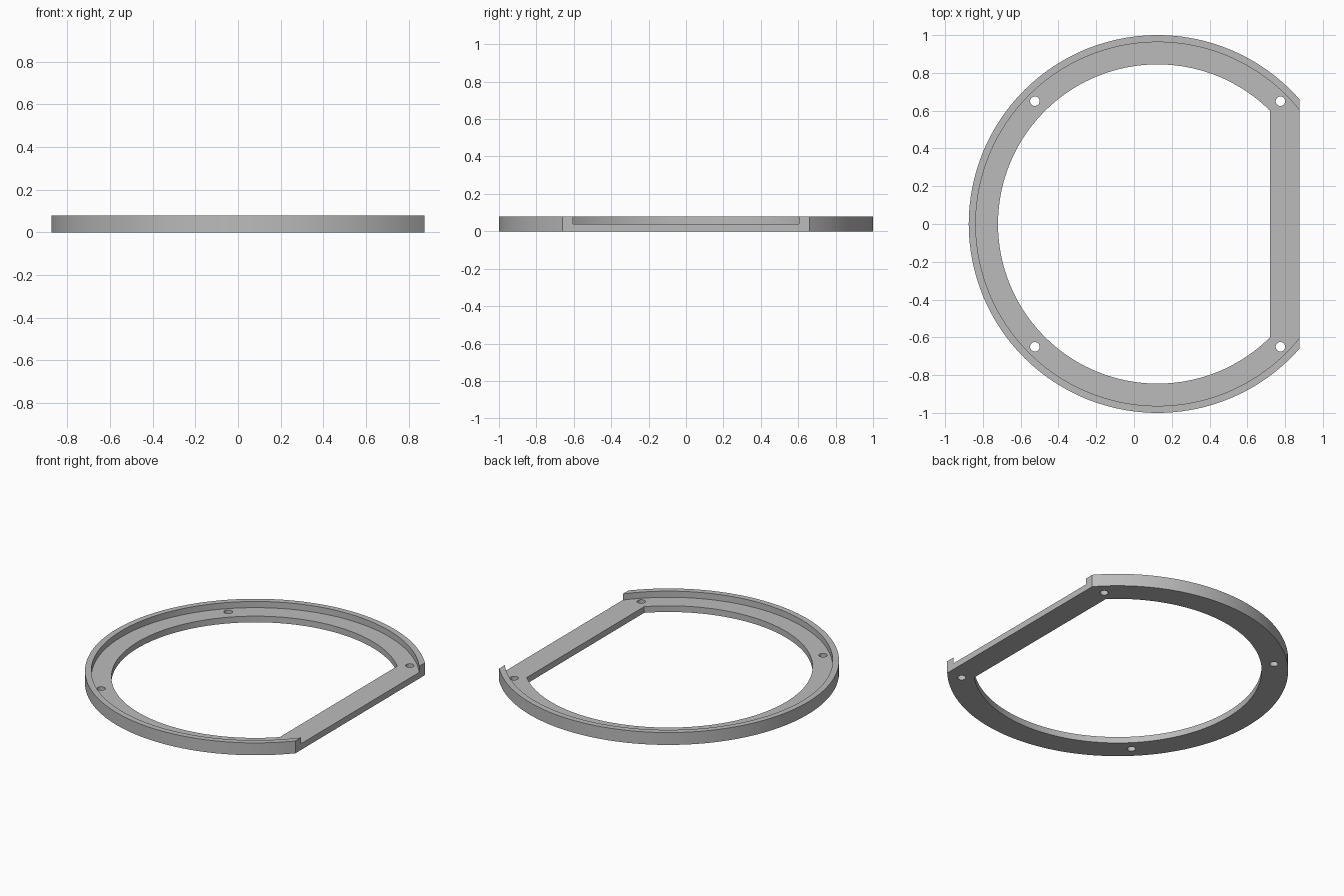
import bpy, bmesh
from math import acos, cos, sin, pi

cube = bpy.data.objects.get("Cube")
if cube:
    bpy.data.objects.remove(cube, do_unlink=True)

CX = 0.125          # centre of the ring arcs
HEIGHT = 0.08
FLOOR = 0.04        # top of the ledge inside the rim

grey = bpy.data.materials.new("plain grey")
grey.use_nodes = True
colour = (0.5, 0.5, 0.5, 1)
grey.diffuse_color = colour
grey.node_tree.nodes["Principled BSDF"].inputs["Base Color"].default_value = colour


def disc(name, radius, z0, z1, flat=None, centre=(CX, 0), steps=128):
    """Upright prism with a round outline, optionally cut straight at +x."""
    if flat is None:
        angles = [2 * pi * i / steps for i in range(steps)]
    else:
        start = acos(flat / radius)
        angles = [start + (2 * pi - 2 * start) * i / steps for i in range(steps + 1)]
    bm = bmesh.new()
    base = bm.faces.new([bm.verts.new((centre[0] + radius * cos(a),
                                       centre[1] + radius * sin(a), z0)) for a in angles])
    top = bmesh.ops.extrude_face_region(bm, geom=[base])["geom"]
    bmesh.ops.translate(bm, vec=(0, 0, z1 - z0),
                        verts=[v for v in top if isinstance(v, bmesh.types.BMVert)])
    bmesh.ops.recalc_face_normals(bm, faces=bm.faces)
    mesh = bpy.data.meshes.new(name)
    bm.to_mesh(mesh)
    bm.free()
    mesh.materials.append(grey)
    obj = bpy.data.objects.new(name, mesh)
    bpy.context.collection.objects.link(obj)
    return obj


# Outer body with one straight side
ring = disc("flat_sided_ring", 1.0, 0, HEIGHT, flat=0.75)

# Recess inside the rim, central opening, screw holes
cutters = [disc("recess_cutter", 0.963, FLOOR, 0.2),
           disc("opening_cutter", 0.845, -0.1, 0.2, flat=0.595)]
for sx in (-1, 1):
    for sy in (-1, 1):
        cutters.append(disc("screw_hole_cutter", 0.025, -0.1, 0.2,
                            centre=(CX + sx * 0.65, sy * 0.65), steps=24))

bpy.context.view_layer.objects.active = ring
for cutter in cutters:
    cutter.hide_render = True
    mod = ring.modifiers.new(cutter.name, "BOOLEAN")
    mod.operation = "DIFFERENCE"
    mod.solver = "EXACT"
    mod.object = cutter
    bpy.ops.object.modifier_apply(modifier=mod.name)
    bpy.data.objects.remove(cutter, do_unlink=True)

# Smooth round walls, crisp edges
bpy.ops.object.select_all(action="DESELECT")
ring.select_set(True)
bpy.ops.object.shade_smooth_by_angle(angle=pi / 6)
